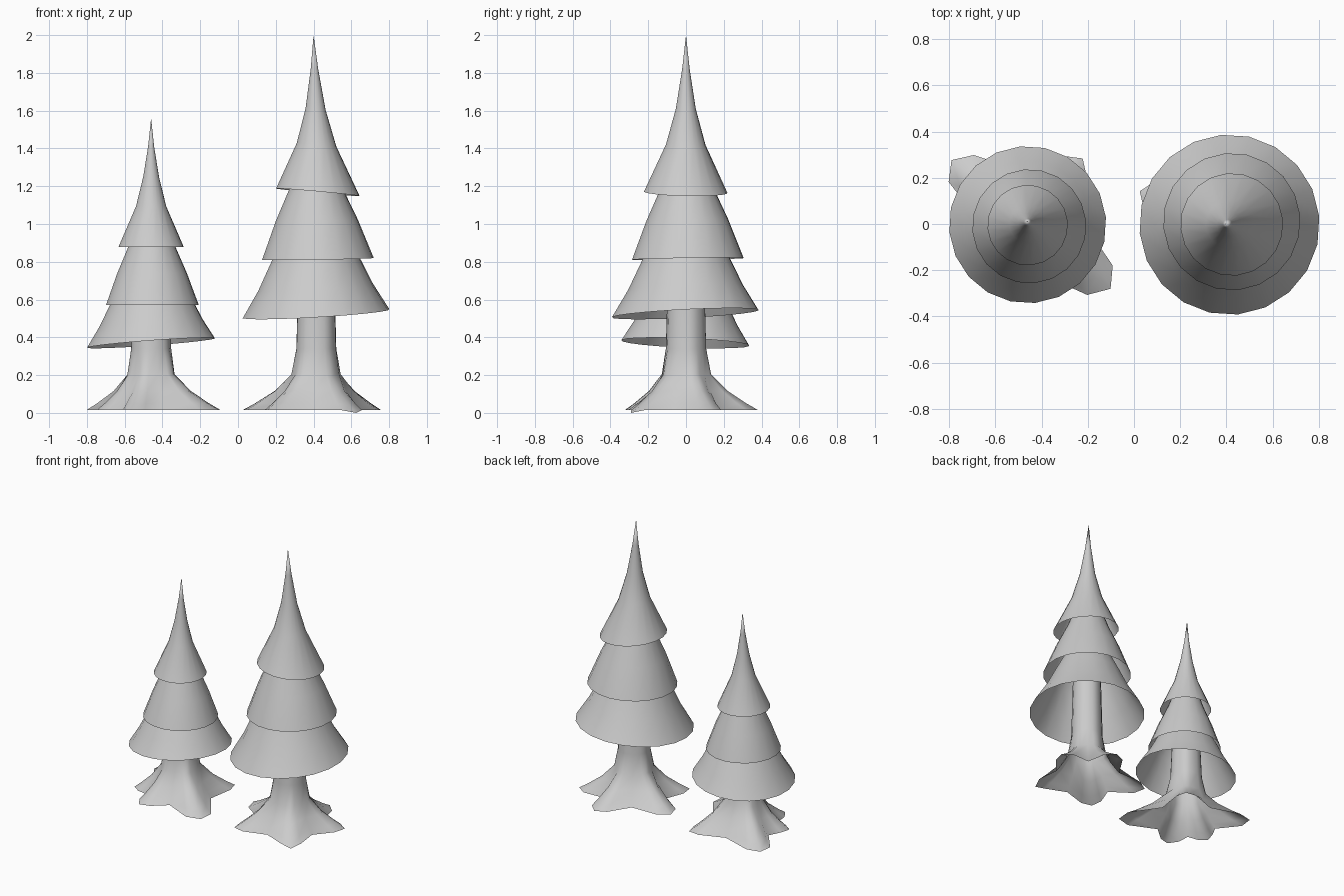
import bpy, bmesh
from math import sin, cos, radians, pi

if "Cube" in bpy.data.objects:
    bpy.data.objects.remove(bpy.data.objects["Cube"])


def skin(name, rings, cap_point=None):
    """Join equal rings of points with quads, optionally ending in one tip point."""
    bm = bmesh.new()
    loops = [[bm.verts.new(p) for p in ring] for ring in rings]
    n = len(loops[0])
    for a, b in zip(loops, loops[1:]):
        for i in range(n):
            j = (i + 1) % n
            bm.faces.new((a[i], a[j], b[j], b[i]))
    if cap_point:
        tip = bm.verts.new(cap_point)
        for i in range(n):
            bm.faces.new((loops[-1][i], loops[-1][(i + 1) % n], tip))
    for f in bm.faces:
        f.smooth = True
    me = bpy.data.meshes.new(name)
    bm.to_mesh(me)
    bm.free()
    ob = bpy.data.objects.new(name, me)
    bpy.context.collection.objects.link(ob)
    return ob


def tier(name, base, top, profile, tilt=(0, 0), sides=20):
    """Hollow bough skirt: profile is (radius, z) upward, last point is the tip."""
    z0, z1 = profile[0][1], profile[-1][1]
    rings = []
    for r, z in profile[:-1]:
        t = (z - z0) / (z1 - z0)
        cx = base[0] + (top[0] - base[0]) * t
        cy = base[1] + (top[1] - base[1]) * t
        ring = []
        for i in range(sides):
            a = 2 * pi * (i + 0.3) / sides
            x, y = r * cos(a), r * sin(a)
            ring.append((cx + x, cy + y, z + tilt[0] * x + tilt[1] * y))
        rings.append(ring)
    skin(name, rings, (top[0], top[1], z1))


def trunk(name, cx, cy, roots, r_top, z_top, z_tips):
    """Open trunk flaring into star roots; roots are (angle, reach)."""
    spokes = []  # angle, reach, ground height
    for k, (a, reach) in enumerate(roots):
        nxt = roots[(k + 1) % len(roots)][0]
        if nxt < a:
            nxt += 360
        z = z_tips[k]
        spokes += [(a - 12, reach * 0.88, 0.015), (a, reach, z), (a + 12, reach * 0.9, 0.015),
                   ((a + nxt) / 2, 0.23, 0.015)]
    rings = []
    for h, f in ((0.0, 1.0), (0.035, 0.77), (0.1, 0.4), (0.19, 0.06)):
        ring = []
        for a, reach, z in spokes:
            r = 0.118 + (reach - 0.118) * f
            ring.append((cx + r * cos(radians(a)), cy + r * sin(radians(a)), z + h))
        rings.append(ring)
    for r, z in ((0.107, 0.34), (r_top, z_top)):
        rings.append([(cx + r * cos(radians(s[0])), cy + r * sin(radians(s[0])), z) for s in spokes])
    skin(name, rings)


# Large tree
trunk("large_trunk", 0.415, 0.0,
      [(22, 0.37), (82, 0.385), (160, 0.415), (225, 0.37), (306, 0.36)],
      0.095, 0.8, [0.015, 0.015, 0.015, 0.015, 0.0])
top = (0.40, 0.0)
tier("large_lower_boughs", (0.413, -0.003), top,
     [(0.39, 0.525), (0.305, 0.665), (0.235, 0.81), (0.15, 0.98), (0.07, 1.15), (0, 1.4)], (0.058, 0.05))
tier("large_middle_boughs", (0.423, 0.01), top,
     [(0.297, 0.815), (0.218, 1.02), (0.145, 1.18), (0.07, 1.38), (0, 1.65)], (0.017, 0.015))
tier("large_top_boughs", (0.423, -0.002), top,
     [(0.222, 1.168), (0.105, 1.42), (0.053, 1.61), (0.02, 1.82), (0, 2.0)], (-0.09, -0.02))

# Small tree
trunk("small_trunk", -0.46, 0.0,
      [(50, 0.37), (140, 0.43), (202, 0.31), (252, 0.34), (322, 0.455)],
      0.095, 0.62, [0.015] * 5)
top = (-0.46, 0.01)
tier("small_lower_boughs", (-0.46, -0.003), top,
     [(0.34, 0.37), (0.275, 0.475), (0.222, 0.58), (0.13, 0.73), (0.06, 0.88), (0, 1.05)], (0.074, -0.04))
tier("small_middle_boughs", (-0.453, -0.01), top,
     [(0.247, 0.57), (0.185, 0.74), (0.125, 0.88), (0.06, 1.06), (0, 1.28)])
tier("small_top_boughs", (-0.46, -0.005), top,
     [(0.174, 0.877), (0.08, 1.095), (0.042, 1.25), (0.016, 1.41), (0, 1.56)])
